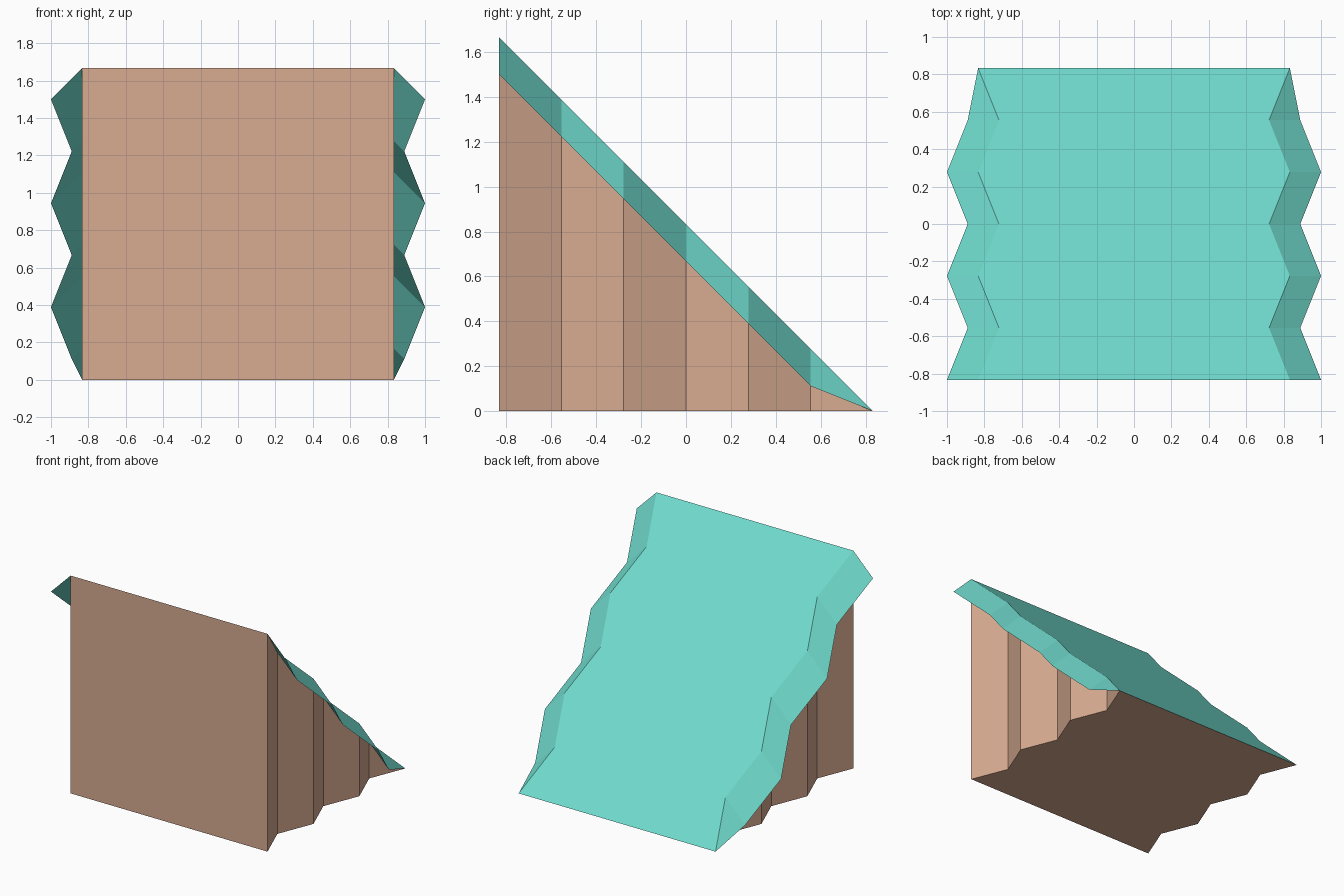
import bpy, bmesh

if "Cube" in bpy.data.objects:
    bpy.data.objects.remove(bpy.data.objects["Cube"])

H = 5 / 6          # half width / half depth of the block
STEP = H / 3       # spacing of the zigzag folds
LIP = 1 / 6        # reach and drop of the overhanging roof edge


def material(name, rgb):
    m = bpy.data.materials.new(name)
    m.diffuse_color = (*rgb, 1)
    m.use_nodes = True
    m.node_tree.nodes["Principled BSDF"].inputs["Base Color"].default_value = m.diffuse_color
    return m


def make_object(name, bm, mat):
    bmesh.ops.remove_doubles(bm, verts=bm.verts, dist=1e-5)
    me = bpy.data.meshes.new(name)
    bm.to_mesh(me)
    bm.free()
    me.materials.append(mat)
    ob = bpy.data.objects.new(name, me)
    bpy.context.collection.objects.link(ob)
    return ob


def face(bm, pts):
    bm.faces.new([bm.verts.new(p) for p in pts])


brown = material("timber brown", (0.686, 0.407, 0.283))
teal = material("roof turquoise", (0.162, 0.708, 0.610))

# Zigzag outline, front to back: wide and narrow folds alternate
folds = [(H if i % 2 == 0 else H - STEP * 0.4, -H + i * STEP) for i in range(7)]
ridge = [(x, y, H - y) for x, y in folds]
lip = [(x + LIP, y, z - LIP) for x, y, z in ridge[:-1]] + [ridge[-1]]


def flip(p):
    return (-p[0], p[1], p[2])


def ground(p):
    return (p[0], p[1], 0)


# Wedge body: front wall, flat base and pleated side walls
bm = bmesh.new()
f = ridge[0]
face(bm, [flip(ground(f)), ground(f), f, flip(f)])
for a, b in zip(ridge, ridge[1:]):
    ga, gb = ground(a), ground(b)
    face(bm, [flip(ga), flip(gb), gb, ga])
    wall = [ga, gb, b, a] if b[2] > 1e-5 else [ga, gb, a]
    face(bm, wall)
    face(bm, [flip(p) for p in reversed(wall)])
make_object("wedge_body", bm, brown)

# Sloping roof with thin folded lips hanging over both sides
bm = bmesh.new()
for i in range(6):
    a, b, la, lb = ridge[i], ridge[i + 1], lip[i], lip[i + 1]
    face(bm, [flip(a), a, b, flip(b)])
    edge = [a, la, lb, b] if i < 5 else [a, la, b]
    face(bm, edge)
    face(bm, [flip(p) for p in reversed(edge)])
# Merge the coplanar slope strips into one face
bmesh.ops.remove_doubles(bm, verts=bm.verts, dist=1e-5)
bmesh.ops.dissolve_edges(bm, use_verts=False, edges=[
    e for e in bm.edges if len(e.link_faces) == 2
    and abs(e.verts[0].co.x + e.verts[1].co.x) < 1e-4
    and abs(e.verts[0].co.y - e.verts[1].co.y) < 1e-4])
make_object("sloping_roof", bm, teal)
